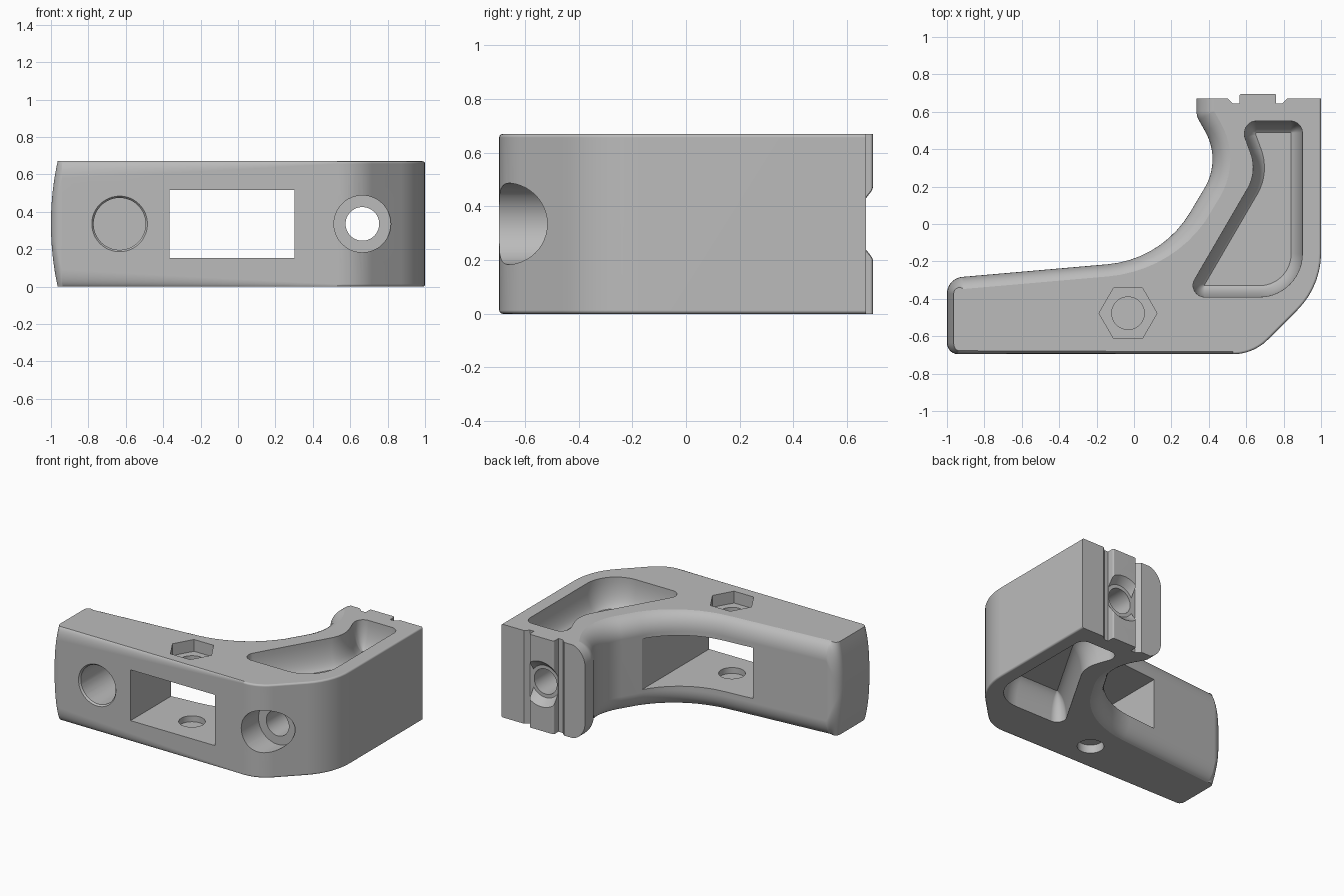
import bpy, bmesh, math
from mathutils import Vector, Matrix

H = 0.67          # body height
MID = H / 2
STEPS = 10        # rings in each rounded rim

old = bpy.data.objects.get("Cube")
if old:
    bpy.data.objects.remove(old, do_unlink=True)

grey = bpy.data.materials.new("mid_grey")
grey.use_nodes = True
grey.diffuse_color = (0.5, 0.5, 0.5, 1)
grey.node_tree.nodes["Principled BSDF"].inputs["Base Color"].default_value = (0.5, 0.5, 0.5, 1)

# Rim roundings: inset, height, arc angle in degrees
SHARP = (0, 0, 1)
EDGE = (0.013, 0.013, 90)
ARM = (0.065, 0.12, 75)
FLANGE = (0.095, 0.13, 75)
FREE_END = (0.036, MID, 25)
POCKET = (0.06, 0.19, 75)


def blend(a, b, t):
    t = min(1, max(0, t))
    return tuple(p + (q - p) * t for p, q in zip(a, b))


def finish(name, bm):
    """Weld, turn the surface outward and make the object."""
    bmesh.ops.remove_doubles(bm, verts=bm.verts[:], dist=1e-5)
    if bm.calc_volume(signed=True) < 0:
        bmesh.ops.reverse_faces(bm, faces=bm.faces[:])
    mesh = bpy.data.meshes.new(name)
    bm.to_mesh(mesh)
    bm.free()
    mesh.materials.append(grey)
    obj = bpy.data.objects.new(name, mesh)
    bpy.context.scene.collection.objects.link(obj)
    return obj


def outline(corners):
    """Round each corner (x, y, radius, rim) of a polygon."""
    out = []
    n = len(corners)
    for i, (x, y, r, rim) in enumerate(corners):
        p = Vector((x, y))
        if r == 0:
            out.append((p, rim))
            continue
        a = (Vector(corners[i - 1][:2]) - p).normalized()
        b = (Vector(corners[(i + 1) % n][:2]) - p).normalized()
        half = a.angle(b) / 2
        centre = p + (a + b).normalized() * (r / math.sin(half))
        reach = r / math.tan(half)
        u = p + a * reach - centre
        v = p + b * reach - centre
        first = math.atan2(u.y, u.x)
        turn = (math.atan2(v.y, v.x) - first + math.pi) % math.tau - math.pi
        steps = max(4, int(abs(turn) / math.radians(6)))
        for k in range(steps + 1):
            t = first + turn * k / steps
            out.append((centre + Vector((math.cos(t), math.sin(t))) * r, rim))
    return out


def loft(name, pts, z0, z1, round_top=True, flip=False, flat_end=False):
    """Extrude a counter-clockwise outline with rounded rims."""
    n = len(pts)
    inward = []
    for i, (p, rim) in enumerate(pts):
        d = (p - pts[i - 1][0]).normalized() + (pts[(i + 1) % n][0] - p).normalized()
        v = Vector((-d.y, d.x)).normalized()
        if flat_end and p.y > 0.635:
            v = Vector((1 if p.x < 0.6 else -1, 0))
        inward.append(v)
    rings = [(False, 1 - k / STEPS) for k in range(STEPS + 1)]
    rings += [(True, k / STEPS) for k in range(STEPS + 1)] if round_top else [(True, 0)]
    bm = bmesh.new()
    loops = []
    for top, s in rings:
        loop = []
        for (p, (w, h, deg)), v in zip(pts, inward):
            full = math.radians(deg)
            q = p + v * (w * (1 - math.cos(full * s)) / (1 - math.cos(full)))
            rise = h * (1 - math.sin(full * s) / math.sin(full))
            if not top:
                z = z0 + rise
            else:
                z = z1 - rise if round_top else z1
            loop.append(bm.verts.new((q.x, q.y, H - z if flip else z)))
        loops.append(loop)
    for lo, hi in zip(loops, loops[1:]):
        for i in range(n):
            j = (i + 1) % n
            bm.faces.new((lo[i], lo[j], hi[j], hi[i]))
    bm.faces.new(loops[0][::-1])
    bm.faces.new(loops[-1])
    return finish(name, bm)


def bore(name, x, other, start, end, r1, r2, axis="Y"):
    """Round cutter along y (other = z) or along z (other = y)."""
    bm = bmesh.new()
    mid = (start + end) / 2
    if axis == "Y":
        m = Matrix.Translation((x, mid, other)) @ Matrix.Rotation(-math.pi / 2, 4, "X")
    else:
        m = Matrix.Translation((x, other, mid))
    bmesh.ops.create_cone(bm, cap_ends=True, segments=48, radius1=r1,
                          radius2=r2, depth=end - start, matrix=m)
    return finish(name, bm)


def volume(mesh):
    bm = bmesh.new()
    bm.from_mesh(mesh)
    size = bm.calc_volume(signed=True)
    bm.free()
    return size


def cut(obj, cutter):
    """Subtract the cutter, taking the first solver that gives a sound solid."""
    before = volume(obj.data)
    cutter.hide_render = True
    mod = obj.modifiers.new("cut", "BOOLEAN")
    mod.operation = "DIFFERENCE"
    mod.object = cutter
    sound = None
    for solver in ("MANIFOLD", "EXACT", "FLOAT"):
        mod.solver = solver
        bpy.context.view_layer.update()
        graph = bpy.context.evaluated_depsgraph_get()
        result = bpy.data.meshes.new_from_object(obj.evaluated_get(graph))
        if 0.6 * before < volume(result) < before - 1e-5:
            sound = result
            break
    obj.modifiers.remove(mod)
    if sound:
        obj.data = sound
    bpy.data.objects.remove(cutter, do_unlink=True)


# Angled body: outer wall, keyed mounting end, then the softly rounded inner wall
body_corners = [
    (-1, -0.696, 0.06, EDGE), (0.638, -0.696, 0.26, EDGE), (1, -0.334, 0.43, EDGE),
    (1, 0.671, 0, EDGE),
    (0.82, 0.671, 0, SHARP), (0.79, 0.643, 0, SHARP), (0.76, 0.643, 0, SHARP),
    (0.76, 0.696, 0.01, SHARP), (0.565, 0.696, 0.01, SHARP),
    (0.565, 0.643, 0, SHARP), (0.53, 0.643, 0, SHARP), (0.5, 0.671, 0, SHARP),
    (0.334, 0.671, 0, FLANGE), (0.334, 0.577, 0.1, FLANGE),
    (0.467, 0.343, 0.3, FLANGE), (0.15, -0.19, 0.57, ARM), (-1, -0.29, 0.09, ARM)]
profile = []
for p, rim in outline(body_corners):
    if rim == ARM:
        rim = blend(ARM, FLANGE, (p.y + 0.2) / 0.27)
    if p.x < -0.9:                   # bulged free end of the arm
        rim = blend(FREE_END, rim, (p.x + 1) / 0.08)
    profile.append((p, rim))
body = loft("angled_bracket", profile, 0, H, flat_end=True)

# Pockets in the upper and lower faces
pocket = outline([
    (0.595, 0.55, 0.062, POCKET), (0.59, 0.47, 0.062, POCKET), (0.66, 0.28, 0.22, POCKET),
    (0.27, -0.39, 0.062, POCKET), (0.9, -0.39, 0.23, POCKET), (0.9, 0.55, 0.062, POCKET)])
cutters = [loft("pocket_cut", pocket, 0.47, H + 0.05, False, flip) for flip in (False, True)]

# Rectangular window through the arm
window = bmesh.new()
bmesh.ops.create_cube(window, size=1, matrix=Matrix.Translation((-0.032, 0, 0.335))
                      @ Matrix.Diagonal((0.67, 2, 0.365, 1)))
cutters.append(finish("window_cut", window))

# Nut recess and vertical bolt hole, closed by a thin web below the window
hexagon = [(Vector((-0.032 + 0.155 * math.cos(k * math.pi / 3),
                    -0.477 + 0.155 * math.sin(k * math.pi / 3))), SHARP) for k in range(6)]
cutters.append(loft("nut_cut", hexagon, 0.585, H + 0.05, False))
cutters.append(bore("bolt_cut", -0.032, -0.477, 0.11, H + 0.1, 0.087, 0.087, "Z"))
cutters.append(bore("bolt_exit_cut", -0.032, -0.477, -0.1, 0.06, 0.087, 0.087, "Z"))

# Blind hole with a chamfered lip
cutters.append(bore("blind_cut", -0.633, MID, -0.8, -0.36, 0.139, 0.139))
cutters.append(bore("lip_cut", -0.633, MID, -0.71, -0.68, 0.16, 0.136))

# Mounting hole: counterbore, through hole and flared gap in the key
cutters.append(bore("counterbore_cut", 0.665, MID, -0.9, -0.5, 0.152, 0.152))
cutters.append(bore("through_cut", 0.665, MID, -0.8, 0.9, 0.09, 0.09))
cutters.append(bore("key_gap_cut", 0.665, MID, 0.646, 0.71, 0.115, 0.175))

for cutter in cutters:
    cut(body, cutter)

# Smooth curves, crisp edges
for obj in bpy.context.selected_objects:
    obj.select_set(False)
bpy.context.view_layer.objects.active = body
body.select_set(True)
bpy.ops.object.shade_smooth_by_angle(angle=math.radians(13))
weighted = body.modifiers.new("even_normals", "WEIGHTED_NORMAL")
weighted.keep_sharp = True
